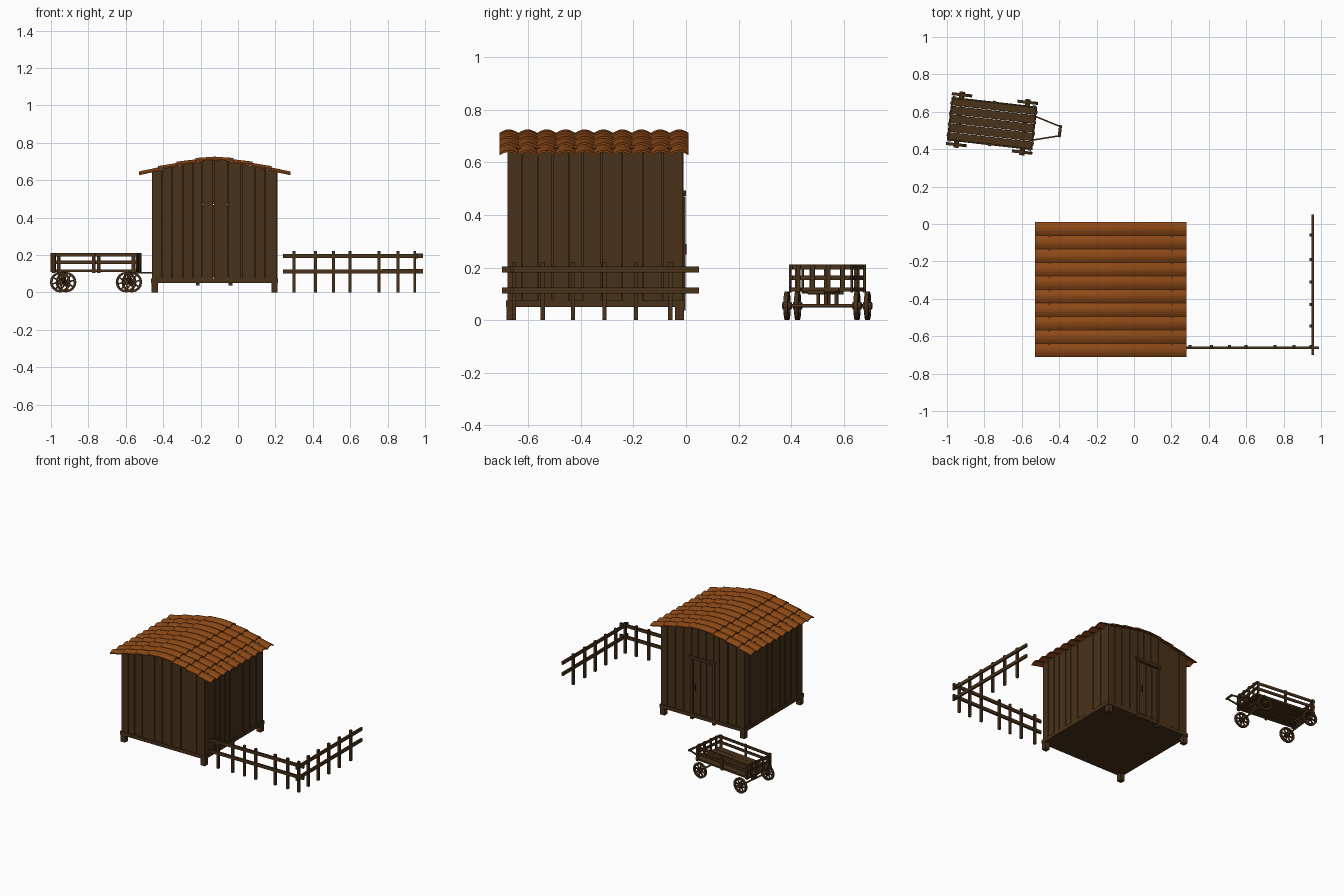
import bpy, bmesh, math, random
from mathutils import Matrix, Vector

if "Cube" in bpy.data.objects:
    bpy.data.objects.remove(bpy.data.objects["Cube"])
random.seed(4)

def mat(name, c):
    m = bpy.data.materials.new(name)
    m.diffuse_color = (*c, 1)
    m.use_nodes = True
    m.node_tree.nodes["Principled BSDF"].inputs["Base Color"].default_value = m.diffuse_color
    return m
WOOD = mat("dark_wood", (0.065, 0.032, 0.010))
TILE = mat("roof_tile", (0.26, 0.065, 0.008))

def finish(name, bm, m=WOOD, world=None):
    bmesh.ops.recalc_face_normals(bm, faces=bm.faces)
    me = bpy.data.meshes.new(name)
    bm.to_mesh(me)
    bm.free()
    ob = bpy.data.objects.new(name, me)
    me.materials.append(m)
    bpy.context.collection.objects.link(ob)
    if world:
        ob.matrix_world = world
    return ob

def box(bm, x0, x1, y0, y1, z0, z1, rot=None):
    c = Vector(((x0 + x1) / 2, (y0 + y1) / 2, (z0 + z1) / 2))
    M = Matrix.Translation(c)
    if rot:
        M = M @ rot
    M = M @ Matrix.Diagonal((x1 - x0, y1 - y0, z1 - z0, 1))
    bmesh.ops.create_cube(bm, size=1, matrix=M)

def beam(bm, a, b, w, h):
    a, b = Vector(a), Vector(b)
    d = b - a
    M = Matrix.Translation((a + b) / 2) @ d.to_track_quat('X', 'Z').to_matrix().to_4x4()
    bmesh.ops.create_cube(bm, size=1, matrix=M @ Matrix.Diagonal((d.length, w, h, 1)))

def rod(bm, p, r, length, axis='Y', n=12):
    R = Matrix.Rotation(math.pi / 2, 4, 'X') if axis == 'Y' else Matrix()
    bmesh.ops.create_cone(bm, cap_ends=True, segments=n, radius1=r, radius2=r, depth=length,
                          matrix=Matrix.Translation(p) @ R)

# ---------- hut ----------
CX = -0.125
X0, X1, Y0, Y1 = -0.46, 0.21, -0.68, -0.01

def roof_z(x):
    d = abs(x - CX)
    return 0.715 - 0.125 * d - 0.09 * d * d / 0.405

bm = bmesh.new()
box(bm, X0 - .005, X1 + .005, Y0 - .005, Y1 + .005, 0.05, 0.075)
finish("floor", bm)

bm = bmesh.new()
for x in (X0 + .015, X1 - .015):
    for y in (Y0 + .015, Y1 - .015):
        box(bm, x - .017, x + .017, y - .017, y + .017, 0, 0.06)
        box(bm, x - .013, x + .013, y - .013, y + .013, 0.06, 0.65)
finish("corner_posts", bm)

def splits(a, b, n):
    w = [random.uniform(0.75, 1.25) for _ in range(n)]
    s, t, out = sum(w), a, []
    for k in w:
        e = t + k * (b - a) / s
        out.append((t + .002, e - .002))
        t = e
    return out

def gable_plank(bm, a, b, y, z0, z1=None):
    # plank whose top follows the roof
    t = .006 + random.uniform(0, .002)
    vs = bm.verts
    f = [bm.verts.new((x, y - t, z)) for x, z in
         ((a, z0), (b, z0), (b, z1 or roof_z(b) - .004), (a, z1 or roof_z(a) - .004))]
    g = [bm.verts.new((v.co.x, y + t, v.co.z)) for v in f]
    bm.faces.new(f)
    bm.faces.new(g[::-1])
    for i in range(4):
        j = (i + 1) % 4
        bm.faces.new((f[j], f[i], g[i], g[j]))

bm = bmesh.new()
for a, b in splits(X0, X1, 11):
    gable_plank(bm, a, b, Y0 + .008, 0.07)
finish("front_wall", bm)

D0, D1, DT = -0.215, -0.04, 0.47   # door opening
bm = bmesh.new()
for a, b in splits(X0, D0, 4) + splits(D1, X1, 4):
    gable_plank(bm, a, b, Y1 - .008, 0.07)
for a, b in splits(D0, D1, 3):
    gable_plank(bm, a, b, Y1 - .008, DT + .008)
finish("back_wall", bm)

bm = bmesh.new()
for a, b in splits(D0 + .01, D1 - .01, 3):
    gable_plank(bm, a, b, Y1 - .006, 0.08, DT - .003)
finish("door", bm)
bm = bmesh.new()
for x in (D0, D1):
    box(bm, x - .01, x + .01, Y1 - .014, Y1 + .008, 0.036, DT)
box(bm, D0 - .02, D1 + .02, Y1 - .014, Y1 + .01, DT + .003, DT + .023)
box(bm, D1 - .035, D1 - .027, Y1, Y1 + .012, 0.25, 0.29)
finish("door_frame", bm)

for name, x in (("left_wall", X0 + .008), ("right_wall", X1 - .008)):
    bm = bmesh.new()
    for a, b in splits(Y0, Y1, 10):
        t = .006 + random.uniform(0, .002)
        box(bm, x - t, x + t, a, b, 0.07, 0.655)
    finish(name, bm)

# roof: arched tiles, four overlapping courses on each slope
bm = bmesh.new()
N, SEG, ROWS = 10, 6, 4
RY0, RY1 = -0.71, 0.01
pitch, course = (RY1 - RY0) / N, 0.405 / ROWS
for side in (-1, 1):
    for r in range(ROWS):
        d0, d1 = max(0, r * course - .012), (r + 1) * course
        for i in range(N):
            y = RY0 + i * pitch
            grid = []
            for d, lift in ((d0, -.002), (d1, .006)):
                zb = roof_z(CX + d) + lift
                top, bot = [], []
                for k in range(SEG + 1):
                    u = k / SEG
                    arch = .013 * math.sin(math.pi * u)
                    p = (CX + side * d, y + u * pitch, zb + arch)
                    top.append(bm.verts.new(p))
                    bot.append(bm.verts.new((p[0], p[1], p[2] - .007)))
                grid.append(top + bot[::-1])
            A, B = grid
            n = len(A)
            for k in range(n):
                bm.faces.new((A[k], A[(k + 1) % n], B[(k + 1) % n], B[k]))
            for L in (A, B):
                for k in range(SEG):
                    bm.faces.new((L[k], L[k + 1], L[n - 2 - k], L[n - 1 - k]))
finish("tiled_roof", bm, TILE)

# ---------- fences ----------
bm = bmesh.new()
for x in (0.30, 0.415, 0.51, 0.60, 0.755, 0.855, 0.945):
    box(bm, x - .008, x + .008, -.662, -.646, 0, 0.222)
for z in (0.113, 0.195):
    box(bm, 0.24, 0.99, -.668, -.655, z - .011, z + .011, Matrix.Rotation(random.uniform(-.004, .004), 4, 'Y'))
finish("front_fence", bm)
bm = bmesh.new()
for y in (-.545, -.43, -.31, -.19, -.06):
    box(bm, 0.937, 0.953, y - .008, y + .008, 0, 0.222)
for z in (0.113, 0.193):
    box(bm, 0.95, 0.963, -.70, 0.05, z - .011, z + .011)
finish("side_fence", bm)

# ---------- cart ----------
W = Matrix.Translation((-0.759, 0.5375, 0)) @ Matrix.Rotation(math.radians(-6.5), 4, 'Z')
L, H = 0.23, 0.118
bm = bmesh.new()
for i in range(5):
    y = -H + i * 2 * H / 5
    box(bm, -L, L, y + .001, y + 2 * H / 5 - .001, 0.11, 0.124)
finish("cart_bed", bm, world=W)

bm = bmesh.new()
for s in (-1, 1):
    for z in (0.162, 0.202):
        box(bm, -L, L, s * (H - .006) - .004, s * (H - .006) + .004, z - .009, z + .009)
        box(bm, s * (L - .006) - .004, s * (L - .006) + .004, -H, H, z - .009, z + .009)
    for x in (-L + .015, 0, L - .015):
        box(bm, x - .009, x + .009, s * H - .004, s * H + .004, 0.105, 0.212)
    for y in (-.085, -.03, .03, .085):
        box(bm, s * L - .004, s * L + .004, y - .008, y + .008, 0.11, 0.212)
finish("cart_rails", bm, world=W)

bm = bmesh.new()
for x in (-.177, .177):
    rod(bm, (x, 0, .055), .006, .28)
    for y in (-.015, .015):
        box(bm, x - .008, x + .008, y - .006, y + .006, .055, .112)
    box(bm, x - .012, x + .012, -.04, .04, .098, .112)
finish("cart_axles", bm, world=W)

RW = 0.055
for x, fx in ((-.177, "rear"), (.177, "front")):
    for y, fy in ((-.134, "right"), (.134, "left")):
        bm = bmesh.new()
        n = 16
        ring = []
        for k in range(n):
            a = 2 * math.pi * k / n
            ring.append([bm.verts.new((r * math.cos(a), w, r * math.sin(a)))
                         for r, w in ((RW, -.008), (RW, .008), (RW - .012, .008), (RW - .012, -.008))])
        for k in range(n):
            A, B = ring[k], ring[(k + 1) % n]
            for j in range(4):
                bm.faces.new((A[j], A[(j + 1) % 4], B[(j + 1) % 4], B[j]))
        rod(bm, (0, 0, 0), .014, .034)
        for k in range(8):
            a = math.pi * k / 4 + .2
            c, s = math.cos(a), math.sin(a)
            beam(bm, (.01 * c, 0, .01 * s), (.046 * c, 0, .046 * s), .008, .008)
        finish(f"{fx}_{fy}_wheel", bm, world=W @ Matrix.Translation((x, y, RW)))

bm = bmesh.new()
for s in (-1, 1):
    beam(bm, (L - .02, s * .068, .105), (.368, s * .024, .105), .008, .008)
rod(bm, (.365, 0, .105), .008, .065)
finish("cart_handle", bm, world=W)
